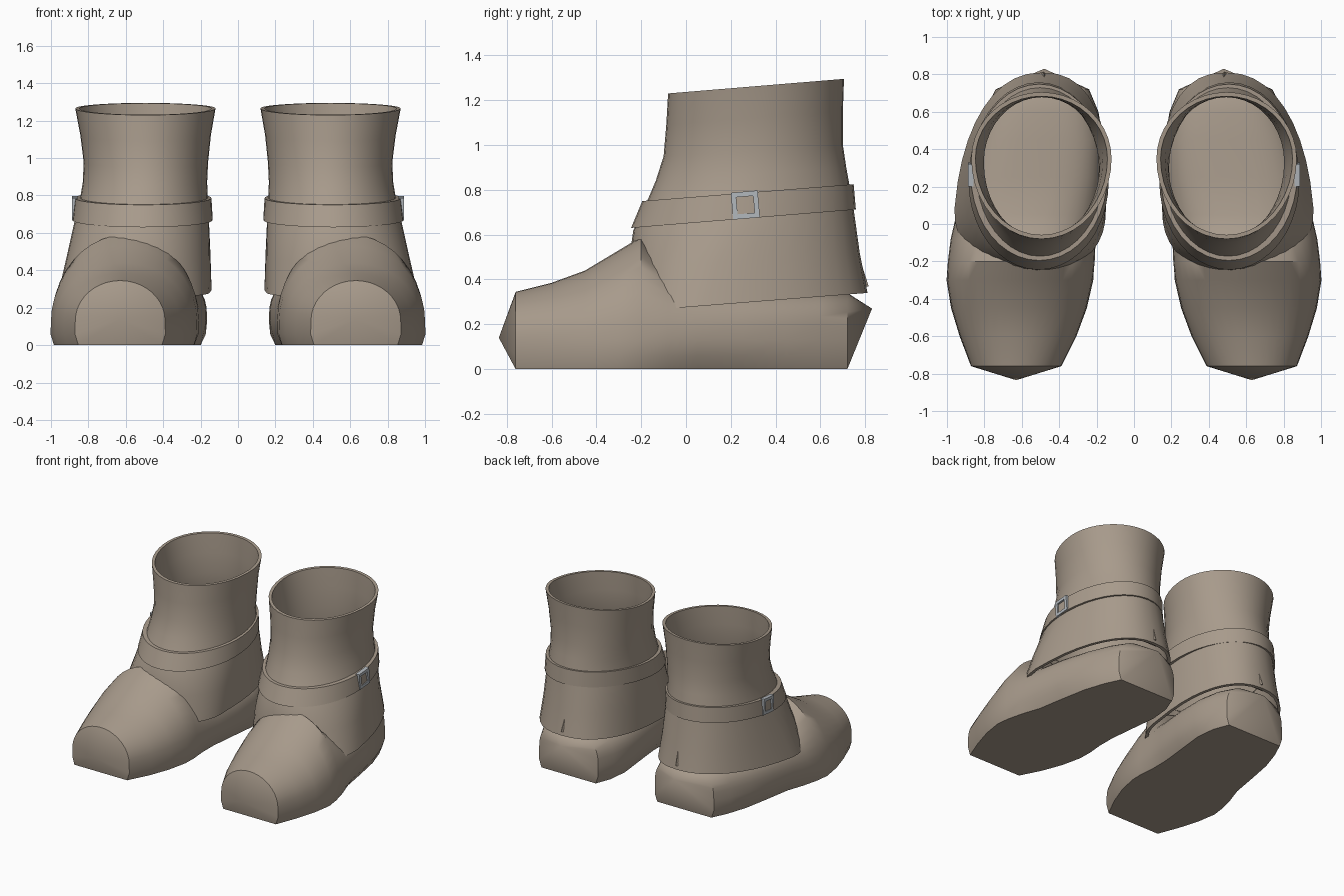
import bpy, bmesh, math
from mathutils import Matrix, Vector

cube = bpy.data.objects.get("Cube")
if cube:
    bpy.data.objects.remove(cube)


def material(name, rgb, metallic=0.0):
    m = bpy.data.materials.new(name)
    m.use_nodes = True
    m.diffuse_color = (*rgb, 1)
    m.node_tree.nodes["Principled BSDF"].inputs["Base Color"].default_value = (*rgb, 1)
    return m


LEATHER = material("tan leather", (0.39, 0.325, 0.26))
METAL = material("pale metal", (0.45, 0.48, 0.51))


def finish(bm, name, mat, side, angle=38):
    """Mirror onto the requested side, fix normals and link the object."""
    bmesh.ops.scale(bm, vec=(side, 1, 1), verts=bm.verts)
    bmesh.ops.recalc_face_normals(bm, faces=bm.faces)
    mesh = bpy.data.meshes.new(name)
    bm.to_mesh(mesh)
    bm.free()
    mesh.materials.append(mat)
    ob = bpy.data.objects.new(name, mesh)
    bpy.context.collection.objects.link(ob)
    bpy.ops.object.select_all(action='DESELECT')
    ob.select_set(True)
    bpy.context.view_layer.objects.active = ob
    bpy.ops.object.shade_smooth_by_angle(angle=math.radians(angle))


def loft(bm, rings, wrap=False):
    """Join successive closed loops of points with quads."""
    loops = [[bm.verts.new(p) for p in ring] for ring in rings]
    pairs = list(zip(loops, loops[1:])) + ([(loops[-1], loops[0])] if wrap else [])
    for a, b in pairs:
        for i in range(len(a)):
            j = (i + 1) % len(a)
            bm.faces.new((a[i], a[j], b[j], b[i]))
    return loops


def fan(bm, loop, tip):
    v = bm.verts.new(tip)
    for i in range(len(loop)):
        bm.faces.new((loop[i - 1], loop[i], v))


def power(c, n):
    return math.copysign(abs(c) ** (2 / n), c)


def leg_ring(x0, x1, y0, y1, z0, z1, yc, skew=0.0, n=2.0, inset=0.0, count=40):
    """Tilted egg-shaped loop; yc is where it is widest."""
    ring = []
    for i in range(count):
        t = math.tau * i / count
        s = power(math.sin(t), n)
        y = yc + s * ((y1 - yc if s > 0 else yc - y0) - inset)
        x = (x0 + x1) / 2 + power(math.cos(t), n) * ((x1 - x0) / 2 - inset)
        x -= skew * max(0, y - yc)
        ring.append((x, y, z0 + (z1 - z0) * (y - y0) / (y1 - y0)))
    return ring


def foot_ring(y, x0, x1, h, n, sole):
    """Domed section with a tucked-in flat sole."""
    cx, hw, wide = (x0 + x1) / 2, (x1 - x0) / 2, 0.13
    ring = [(cx + hw * sole, y, 0), (cx + hw * (1 + sole) / 2 + 0.01, y, wide * 0.45)]
    for i in range(21):
        t = math.pi * i / 20
        ring.append((cx + hw * power(math.cos(t), n), y,
                     wide + (h - wide) * power(math.sin(t), n)))
    ring += [(cx - hw * (1 + sole) / 2 - 0.01, y, wide * 0.45), (cx - hw * sole, y, 0)]
    return ring


# y, inner x, outer x, height, squareness, sole width
FOOT = [
    (-.76, .39, .87, .345, 2.0, .93), (-.6, .31, .93, .385, 2.0, .95),
    (-.45, .255, .975, .44, 2.0, .96), (-.3, .22, 1.0, .53, 2.0, .96),
    (-.2, .21, .995, .59, 2.0, .94), (-.08, .205, .98, .45, 2.3, .90),
    (.05, .19, .95, .40, 2.7, .86), (.25, .17, .915, .38, 3.0, .86),
    (.45, .165, .86, .37, 3.0, .90), (.6, .19, .80, .36, 3.0, .92),
    (.72, .24, .74, .34, 3.0, .92),
]
# inner x, outer x, front y, back y, front z, back z, widest y, skew, squareness
LEG = [
    (.15, .96, -.27, .81, .255, .34, .08, .09, 2.3),
    (.15, .915, -.26, .775, .45, .52, .14, .06, 2.2),
    (.155, .875, -.235, .75, .62, .70, .22, .03, 2.1),
    (.16, .85, -.19, .735, .71, .79, .27, .0, 2.0),
    (.165, .83, -.135, .715, .84, .90, .3, .0, 2.0),
    (.16, .825, -.10, .70, .95, 1.0, .33, .0, 2.0),
    (.145, .843, -.088, .70, 1.09, 1.15, .34, .0, 2.0),
    (.12, .87, -.08, .705, 1.23, 1.295, .35, .0, 2.0),
]
STRAP = [(.135, .885, -.245, .758, .63, .712, .23),
         (.142, .872, -.195, .748, .75, .825, .26)]

for side, label in ((1, "left"), (-1, "right")):
    # foot with faceted toe and heel ends
    bm = bmesh.new()
    loops = loft(bm, [foot_ring(*f) for f in FOOT])
    fan(bm, loops[0], (.63, -.835, .14))
    fan(bm, loops[-1], (.48, .83, .27))
    finish(bm, label + "_foot", LEATHER, side)

    # hollow ankle shaft overlapping the foot
    bm = bmesh.new()
    outer = [leg_ring(*r) for r in LEG]
    inner = [leg_ring(*r, inset=.022) for r in reversed(LEG)]
    loft(bm, outer + inner, wrap=True)
    finish(bm, label + "_shaft", LEATHER, side)

    # strap around the ankle
    bm = bmesh.new()
    loft(bm, [leg_ring(*r) for r in STRAP]
         + [leg_ring(*r, inset=.04) for r in reversed(STRAP)], wrap=True)
    finish(bm, label + "_strap", LEATHER, side)

    # small fold at the back of the heel
    bm = bmesh.new()
    pts = [bm.verts.new(p) for p in ((.47, .735, .62), (.43, .75, .36),
                                     (.54, .75, .36), (.485, .815, .37))]
    for f in ((0, 1, 3), (0, 3, 2), (1, 2, 3), (0, 2, 1)):
        bm.faces.new([pts[i] for i in f])
    finish(bm, label + "_heel_fold", LEATHER, side)

    # square buckle frame on the outer side
    bm = bmesh.new()
    square = ((-1, -1), (1, -1), (1, 1), (-1, 1))
    loft(bm, [[(x, a * r, b * r) for a, b in square]
              for x, r in ((-.015, .06), (.015, .06), (.015, .038), (-.015, .038))],
         wrap=True)
    bmesh.ops.transform(bm, verts=bm.verts, matrix=Matrix.Translation(
        Vector((.872, .265, .732))) @ Matrix.Rotation(math.radians(5), 4, 'X'))
    finish(bm, label + "_buckle", METAL, side)
